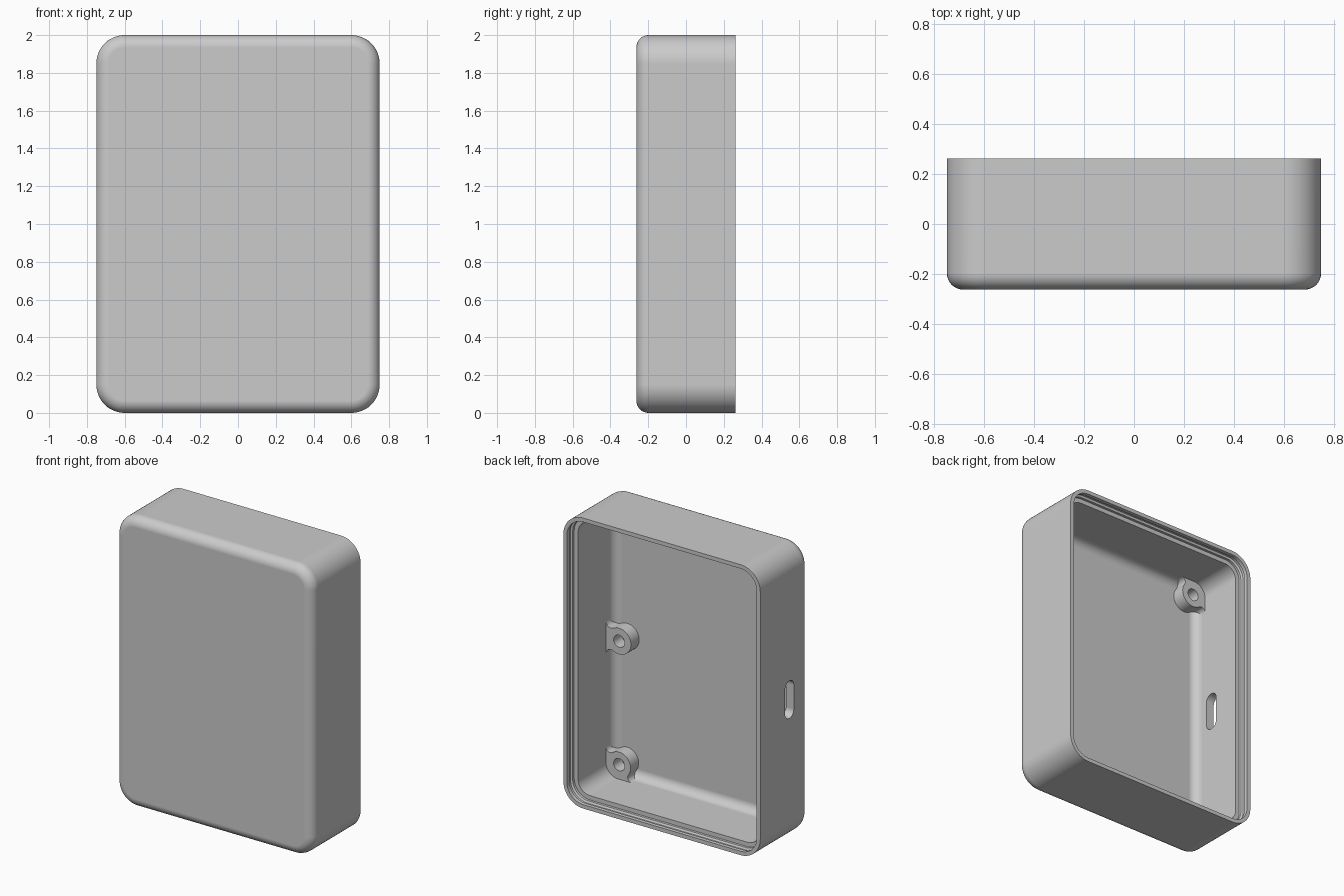
import bpy, bmesh
from math import sin, cos, pi, sqrt, acos, radians

cube = bpy.data.objects.get("Cube")
if cube:
    bpy.data.objects.remove(cube, do_unlink=True)

HALF_W, HALF_H, HALF_D = 0.75, 1.0, 0.263
CORNER, FILLET = 0.15, 0.065
WALL, FLOOR_Y, INNER_FILLET = 0.06, -0.204, 0.06

grey = bpy.data.materials.new("plain grey")
grey.use_nodes = True
grey.diffuse_color = (0.6, 0.6, 0.6, 1)
grey.node_tree.nodes["Principled BSDF"].inputs["Base Color"].default_value = grey.diffuse_color


def arc(cx, cy, r, a0, a1, n):
    return [(cx + r * cos(a0 + (a1 - a0) * i / n), cy + r * sin(a0 + (a1 - a0) * i / n))
            for i in range(n + 1)]


def finish(obj):
    bpy.ops.object.select_all(action='DESELECT')
    obj.select_set(True)
    bpy.context.view_layer.objects.active = obj
    bpy.ops.object.shade_smooth_by_angle(angle=radians(35))


def link(name, bm):
    bmesh.ops.recalc_face_normals(bm, faces=bm.faces)
    mesh = bpy.data.meshes.new(name)
    bm.to_mesh(mesh)
    bm.free()
    mesh.materials.append(grey)
    obj = bpy.data.objects.new(name, mesh)
    bpy.context.collection.objects.link(obj)
    return obj


def rounded_ring(bm, inset, y):
    """One rounded rectangle loop of the case at depth y."""
    r = CORNER - inset
    cx, cz = HALF_W - CORNER, HALF_H - CORNER
    pts = []
    for k, (sx, sz) in enumerate([(1, 1), (-1, 1), (-1, -1), (1, -1)]):
        pts += arc(sx * cx, sz * cz, r, k * pi / 2, (k + 1) * pi / 2, 12)
    return [bm.verts.new((x, y, z + HALF_H)) for x, z in pts]


def plate(name, outlines, depth, location, rotation):
    """Extruded flat outline, with any further outlines as holes."""
    curve = bpy.data.curves.new(name, 'CURVE')
    curve.dimensions, curve.fill_mode, curve.extrude = '2D', 'BOTH', depth / 2
    for pts in outlines:
        spline = curve.splines.new('POLY')
        spline.points.add(len(pts) - 1)
        for p, (x, y) in zip(spline.points, pts):
            p.co = (x, y, 0, 1)
        spline.use_cyclic_u = True
    temp = bpy.data.objects.new(name, curve)
    bpy.context.collection.objects.link(temp)
    bpy.context.view_layer.update()
    mesh = temp.to_mesh()
    bm = bmesh.new()
    bm.from_mesh(mesh)
    temp.to_mesh_clear()
    bpy.data.objects.remove(temp, do_unlink=True)
    bmesh.ops.remove_doubles(bm, verts=bm.verts, dist=0.0001)
    obj = link(name, bm)
    obj.location, obj.rotation_euler = location, rotation
    return obj


# Case shell: rounded front, open rim with a snap groove and ledge, filleted inside
profile = [(FILLET - x, y) for x, y in
           arc(0, -HALF_D + FILLET, FILLET, -pi / 2, 0, 8)]
profile += [(0, HALF_D), (0.027, HALF_D), (0.027, 0.237), (0.017, 0.23),
            (0.017, 0.212), (0.03, 0.205), (0.03, 0.188), (WALL, 0.188)]
profile += [(WALL + INNER_FILLET - x, y) for x, y in
            arc(0, FLOOR_Y + INNER_FILLET, INNER_FILLET, 0, -pi / 2, 8)]
bm = bmesh.new()
rings = [rounded_ring(bm, inset, y) for inset, y in profile]
for a, b in zip(rings, rings[1:]):
    for i in range(len(a)):
        j = (i + 1) % len(a)
        bm.faces.new((a[i], a[j], b[j], b[i]))
bm.faces.new(rings[0])
bm.faces.new(rings[-1])
bmesh.ops.remove_doubles(bm, verts=bm.verts, dist=0.00001)
shell = link("case_shell", bm)

# Port slot through the right wall
slot_r, slot_half = 0.048, 0.13
stadium = (arc(0, slot_half - slot_r, slot_r, 0, pi, 12)
           + arc(0, slot_r - slot_half, slot_r, pi, 2 * pi, 12))
cutter = plate("slot_cutter", [stadium], 0.2, (-HALF_W + 0.03, -0.054, 0.99),
               (pi / 2, 0, pi / 2))
cutter.hide_render = True
cut = shell.modifiers.new("slot", 'BOOLEAN')
cut.operation, cut.solver, cut.object = 'DIFFERENCE', 'EXACT', cutter
bpy.context.view_layer.objects.active = shell
bpy.ops.object.modifier_apply(modifier=cut.name)
bpy.data.objects.remove(cutter, do_unlink=True)
finish(shell)
shell.modifiers.new("flat_normals", 'WEIGHTED_NORMAL').keep_sharp = True

# Screw bosses with flared ears running into the walls
HOLE_R, REACH, SINK = 0.042, 0.1, 0.015
BOSS_TOP, BOSS_BASE = -0.115, FLOOR_Y - 0.01


def boss_outline(r, ear, span):
    """Boss against a wall at angle 0, or in a corner when span is 90 degrees."""
    ex = REACH - ear
    ey = sqrt((r + ear) ** 2 - ex ** 2)
    phi = acos(ex / (r + ear))
    upper = arc(ex, ey, ear, 0, phi - pi, 8)
    lower = [(x, -y) for x, y in reversed(upper)]
    c, s = cos(span), sin(span)
    pts = arc(0, 0, r, span + phi, 2 * pi - phi, 28)[1:-1] + lower
    pts.append((REACH + SINK, -ey))
    if span:
        pts += arc(0, 0, REACH + SINK, 0, span, 10)
    return pts + [(x * c - y * s, x * s + y * c)
                  for x, y in [(REACH + SINK, ey)] + upper]


def boss(name, x, z, r, ear, angle, span):
    c, s = cos(angle), sin(angle)
    outline = [(u * c - v * s, u * s + v * c) for u, v in boss_outline(r, ear, span)]
    hole = arc(0, 0, HOLE_R, 0, 2 * pi, 24)[:-1]
    obj = plate(name, [outline, hole], BOSS_TOP - BOSS_BASE,
                (x, (BOSS_TOP + BOSS_BASE) / 2, z), (pi / 2, 0, 0))
    finish(obj)


bx, bz = HALF_W - WALL - REACH, HALF_H - WALL - REACH
boss("upper_right_screw_boss", -bx, HALF_H + bz, 0.087, 0.031, pi / 2, pi / 2)
boss("lower_left_screw_boss", bx, HALF_H - bz, 0.087, 0.031, -pi / 2, pi / 2)
boss("middle_left_screw_boss", bx, HALF_H + 0.01, 0.09, 0.038, 0, 0)
